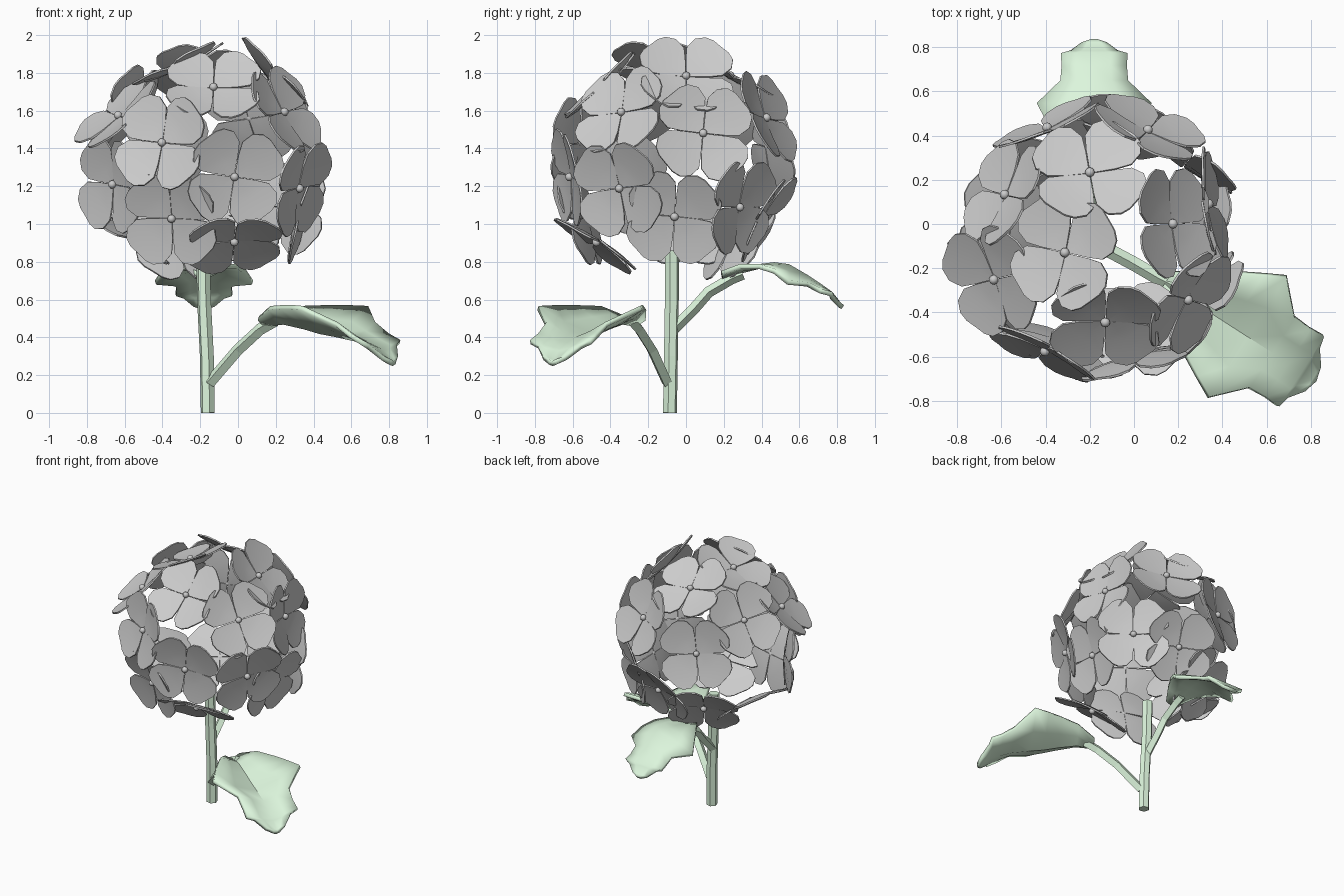
import bpy, bmesh, math, random
from mathutils import Vector, Matrix

if "Cube" in bpy.data.objects:
    bpy.data.objects.remove(bpy.data.objects["Cube"])

random.seed(4)
green = bpy.data.materials.new("pale_green")
green.diffuse_color = (0.72, 0.92, 0.72, 1)
green.use_nodes = True
green.node_tree.nodes["Principled BSDF"].inputs["Base Color"].default_value = green.diffuse_color


def add_object(name, mesh, mat=None):
    ob = bpy.data.objects.new(name, mesh)
    bpy.context.collection.objects.link(ob)
    if mat and not mesh.materials:
        mesh.materials.append(mat)
    return ob


def grid_faces(bm, rows):
    for a, b in zip(rows, rows[1:]):
        for i in range(len(a) - 1):
            bm.faces.new((a[i], b[i], b[i + 1], a[i + 1]))


# One floret: four shallow petals around a small round button
def floret_mesh():
    bm = bmesh.new()
    profile = [(.008, .006), (.085, .083), (.14, .13), (.205, .134), (.25, .10), (.266, .055)]
    for k in range(4):
        turn = Matrix.Rotation(k * math.pi / 2, 3, 'Z')
        lift = .008 * (-1) ** k
        rows = []
        for r, w in profile:
            row = []
            for t in (-1, 0, 1):
                d2 = r * r + (t * w) ** 2
                z = .035 * d2 / .075 + lift * r / .27
                row.append(bm.verts.new(turn @ Vector((r, t * w, z))))
            rows.append(row)
        grid_faces(bm, rows)
    bmesh.ops.recalc_face_normals(bm, faces=bm.faces[:])
    bmesh.ops.solidify(bm, geom=bm.faces[:], thickness=.01)
    bmesh.ops.create_icosphere(bm, subdivisions=2, radius=.022,
                               matrix=Matrix.Translation((0, 0, .008)))
    bmesh.ops.recalc_face_normals(bm, faces=bm.faces[:])
    me = bpy.data.meshes.new("floret")
    bm.to_mesh(me)
    bm.free()
    me.shade_smooth()
    return me


# Flower head: florets facing outward from the head centre, some tilted
centre = Vector((-.16, -.08, 1.33))
spots = [(-.40, -.57, 1.43), (-.02, -.61, 1.25), (-.35, -.53, 1.03), (-.66, -.27, 1.21),
         (-.63, -.25, 1.57), (-.13, -.44, 1.72), (.24, -.34, 1.59), (.32, -.35, 1.19),
         (-.02, -.47, .91), (-.31, -.13, 1.83), (.24, .28, 1.09), (.17, 0, 1.78),
         (.33, .09, 1.48), (.06, .42, 1.56), (.32, -.06, 1.04), (-.20, .23, 1.78),
         (-.58, .13, 1.60), (-.39, .43, 1.41), (-.06, .41, 1.04), (-.56, .02, .95),
         (-.34, .27, .92)]
tilts = {2: (-.3, -.9, -.3), 3: (-.75, -.6, -.1), 4: (-.62, -.3, .72), 5: (0, -.68, .72),
         8: (.1, -.55, -.83), 9: (-.42, .05, .9), 11: (.74, .12, .64), 12: (1, .15, .15),
         14: (.95, -.1, -.3), 15: (0, .5, .8), 10: (.6, .77, -.2), 19: (-.55, .1, -.83),
         20: (-.35, .7, -.6)}
floret = floret_mesh()
for n, p in enumerate(spots):
    p = Vector(p)
    ob = add_object(f"floret_{n + 1}", floret)
    spin = Matrix.Rotation(math.radians(45 + random.uniform(-10, 10)), 4, 'Z')
    aim = Vector(tilts.get(n, p - centre)).to_track_quat('Z', 'Y').to_matrix().to_4x4()
    ob.matrix_world = Matrix.Translation(p) @ aim @ spin
    bpy.context.view_layer.objects.active = ob
bpy.ops.object.select_all(action='DESELECT')
bpy.context.view_layer.objects.active.select_set(True)
bpy.ops.object.shade_smooth_by_angle(angle=math.radians(35))


# Stem and leaf stalks: faceted tubes along a path
def tube(name, pts, radius, res):
    cu = bpy.data.curves.new(name, 'CURVE')
    cu.dimensions = '3D'
    cu.bevel_depth, cu.bevel_resolution, cu.use_fill_caps = radius, res, True
    sp = cu.splines.new('POLY')
    sp.points.add(len(pts) - 1)
    for q, p in zip(sp.points, pts):
        q.co = (*p, 1)
    ob = add_object(name, cu, green)
    bpy.ops.object.select_all(action='DESELECT')
    ob.select_set(True)
    bpy.context.view_layer.objects.active = ob
    bpy.ops.object.convert(target='MESH')
    for f in bpy.context.object.data.polygons:
        f.use_smooth = False


tube("stem", [(-.16, -.085, 0), (-.165, -.08, .3), (-.18, -.075, .6), (-.185, -.075, .86)], .038, 1)
tube("side_leaf_stalk", [(-.15, -.1, .16), (0, -.18, .335), (.12, -.25, .445),
                         (.20, -.29, .49)], .032, 0)
tube("back_leaf_stalk", [(-.18, -.07, .44), (-.18, .05, .56), (-.18, .12, .64), (-.18, .24, .71),
                         (-.18, .30, .735)], .03, 0)


# Leaf: folded section, wide shoulders, side points and a drooping tip
leaf_rows = [(0, .06), (.12, .14), (.25, .22), (.35, .275), (.445, .325), (.575, .19),
             (.66, .185), (.73, .19), (.74, .135), (.79, .07), (.81, .02)]


def leaf(name, base, heading, scale, mids, edges):
    bm = bmesh.new()
    rows = []
    for (s, w), zm, ze in zip(leaf_rows, mids, edges):
        row = []
        for t in (-1, -.5, 0, .5, 1):
            z = base[2] + zm + (ze - zm) * abs(t) ** 1.3
            row.append(bm.verts.new((s * scale, t * w * scale, z)))
        rows.append(row)
    grid_faces(bm, rows)
    bmesh.ops.recalc_face_normals(bm, faces=bm.faces[:])
    me = bpy.data.meshes.new(name)
    bm.to_mesh(me)
    bm.free()
    ob = add_object(name, me, green)
    ob.location = (base[0], base[1], 0)
    ob.rotation_euler.z = heading
    sol = ob.modifiers.new("thickness", 'SOLIDIFY')
    sol.thickness, sol.offset = .026, 0
    bpy.ops.object.select_all(action='DESELECT')
    ob.select_set(True)
    bpy.context.view_layer.objects.active = ob
    bpy.ops.object.shade_smooth_by_angle(angle=math.radians(35))


leaf("side_leaf", (.14, -.27, .5), math.atan2(-.54, .84), 1.0,
     [-.03, -.02, -.045, -.07, -.085, -.11, -.14, -.17, -.18, -.23, -.24],
     [.0, .055, .06, .06, .055, -.03, -.09, -.125, -.15, -.21, -.23])
leaf("back_leaf", (-.18, .19, .72), math.pi / 2, .79,
     [0, .03, .055, .065, .055, -.005, -.05, -.09, -.10, -.15, -.16],
     [.02, .055, .055, .03, -.03, -.04, -.075, -.09, -.11, -.15, -.16])
